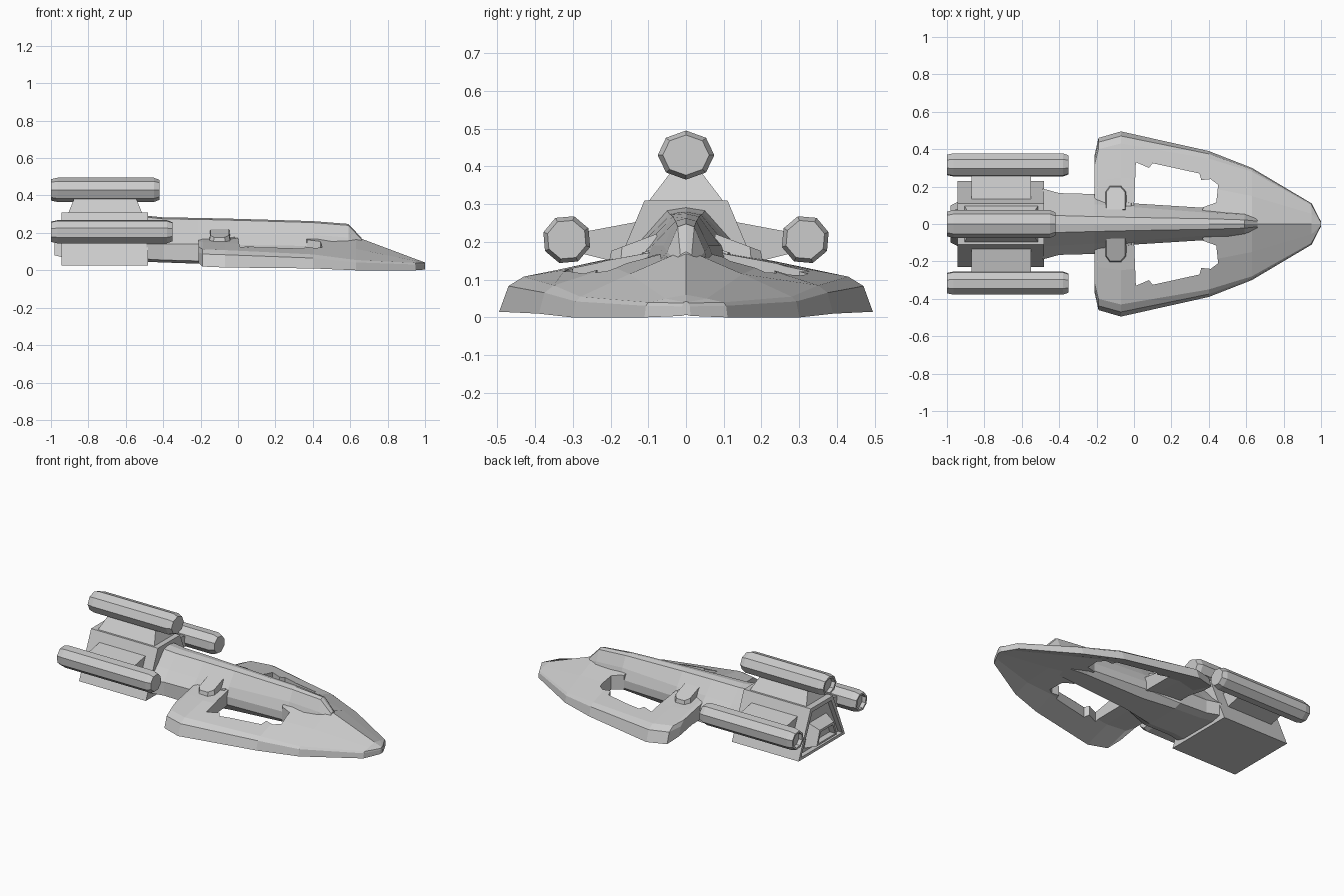
import bpy, bmesh
from math import sin, cos, tau, radians

if "Cube" in bpy.data.objects:
    bpy.data.objects.remove(bpy.data.objects["Cube"])


def finish(name, bm):
    bmesh.ops.recalc_face_normals(bm, faces=bm.faces[:])
    mesh = bpy.data.meshes.new(name)
    bm.to_mesh(mesh)
    bm.free()
    ob = bpy.data.objects.new(name, mesh)
    bpy.context.collection.objects.link(ob)
    return ob


def loft(name, rings, recess=None):
    """Skin equal-length rings of 3D points, cap both ends; recess = (inset, dx) on first cap."""
    bm = bmesh.new()
    loops = [[bm.verts.new(p) for p in r] for r in rings]
    n = len(loops[0])
    for a, b in zip(loops, loops[1:]):
        for i in range(n):
            j = (i + 1) % n
            bm.faces.new((a[i], a[j], b[j], b[i]))
    cap = bm.faces.new(loops[0])
    bm.faces.new(loops[-1])
    if recess:
        bmesh.ops.recalc_face_normals(bm, faces=bm.faces[:])
        bmesh.ops.inset_region(bm, faces=[cap], thickness=recess[0])
        hole = bmesh.ops.extrude_discrete_faces(bm, faces=[cap])["faces"][0]
        bmesh.ops.translate(bm, verts=hole.verts[:], vec=(recess[1], 0, 0))
    return finish(name, bm)


def sym(x, half):
    """Mirror a half section (y, z), listed top to bottom, into a full ring at x."""
    other = [(-y, z) for y, z in reversed(half) if y > 0]
    return [(x, y, z) for y, z in half + other]


def prism(name, outline, z0, z1, side=1, top=1.0, lean=0):
    """Extrude a top-view outline upward, optionally shrinking and tilting its top."""
    cx = sum(p[0] for p in outline) / len(outline)
    cy = sum(p[1] for p in outline) / len(outline)
    low = [(x, side * y, z0) for x, y in outline]
    high = [(cx + (x - cx) * top, side * (cy + (y - cy) * top), z1 - lean * (y - cy))
            for x, y in outline]
    return loft(name, [low, high])


# Arrowhead hull with hollowed underside:
# x, half width, rim inset, centre, mid, rim top, rim bottom, underside
stations = [
    (-0.21, 0.37, 0.05, 0.19, 0.152, 0.125, 0.04, 0.07),
    (-0.19, 0.46, 0.06, 0.19, 0.15, 0.113, 0.02, 0.075),
    (-0.07, 0.495, 0.065, 0.19, 0.145, 0.108, 0.015, 0.085),
    (0.40, 0.39, 0.04, 0.185, 0.135, 0.085, 0.01, 0.075),
    (0.63, 0.30, 0.02, 0.18, 0.115, 0.055, 0.0, 0.04),
    (0.95, 0.11, 0.01, 0.06, 0.05, 0.04, 0.0, 0.006),
    (1.00, 0.012, 0.005, 0.042, 0.041, 0.038, 0.004, 0.006)]
hull = loft("arrowhead_hull", [
    sym(x, [(0, c), (w * 0.5, m), (w - i, rt), (w - i * 0.38, rt * 0.77), (w, rb),
            (w * 0.65, rb + (u - rb) * 0.8), (0, u)])
    for x, w, i, c, m, rt, rb, u in stations])

# Stepped openings cut through both wings
opening = [(0, 0.085), (0.01, 0.33), (0.08, 0.30), (0.10, 0.325), (0.35, 0.27),
           (0.36, 0.235), (0.41, 0.24), (0.45, 0.21), (0.44, 0.115), (0.37, 0.09), (0.36, 0.05)]
for side in (1, -1):
    cutter = prism("opening_cutter", opening, -0.2, 0.5, side)
    cutter.hide_render = True
    cutter.hide_set(True)
    mod = hull.modifiers.new("opening", "BOOLEAN")
    mod.operation, mod.solver, mod.object = "DIFFERENCE", "EXACT", cutter

# Central spine: x, top half width, top z, shoulder (y, z), base (y, z), belly edge z, bottom z
spine = [
    (-0.49, 0.05, 0.292, 0.12, 0.205, 0.19, 0.14, 0.06, 0.045),
    (-0.40, 0.045, 0.283, 0.115, 0.20, 0.165, 0.14, 0.055, 0.042),
    (-0.21, 0.04, 0.28, 0.105, 0.195, 0.16, 0.14, 0.05, 0.035),
    (0.00, 0.035, 0.275, 0.09, 0.19, 0.11, 0.135, 0.085, 0.04),
    (0.40, 0.028, 0.263, 0.06, 0.19, 0.085, 0.13, 0.08, 0.055),
    (0.59, 0.022, 0.248, 0.05, 0.175, 0.06, 0.12, 0.07, 0.055),
    (0.66, 0.015, 0.174, 0.03, 0.15, 0.04, 0.10, 0.07, 0.06)]
loft("central_spine", [
    sym(x, [(0, tz), (tw, tz - 0.008), (sy, sz), (by, bz), (by, ez), (by * 0.7, zb), (0, zb)])
    for x, tw, tz, sy, sz, by, bz, ez, zb in spine])

# Engine block and recessed exhaust
block = [(0.11, 0.31), (0.23, 0.025)]
loft("engine_block", [sym(-0.945, block), sym(-0.48, block)], recess=(0.03, 0.03))
loft("exhaust_frame", [sym(-0.98, [(0.07, 0.17), (0.10, 0.08)]),
                       sym(-0.90, [(0.09, 0.21), (0.14, 0.06)])], recess=(0.018, 0.04))

# Top pylon
loft("top_pylon", [[(-0.71 + sx * lx, sy * wy, z) for sx, sy in ((-1, -1), (1, -1), (1, 1), (-1, 1))]
                   for lx, wy, z in ((0.2, 0.105, 0.30), (0.165, 0.04, 0.385))])


def pod(name, y, z, length, ry, rz, turn):
    def ring(x, s):
        return [(x, y + s * ry * cos(turn + tau * k / 8), z + s * rz * sin(turn + tau * k / 8))
                for k in range(8)]
    end = -1 + length
    loft(name, [ring(-1, 0.88), ring(-0.965, 1), ring(end - 0.03, 1), ring(end, 0.82)],
         recess=(0.012, 0.025))


# Engine pods
pod("top_pod", 0, 0.43, 0.58, 0.075, 0.065, 0)
for side, label in ((1, "left"), (-1, "right")):
    pod(label + "_pod", side * 0.316, 0.206, 0.65, 0.065, 0.065, side * radians(17.5))

    # Side pylon joining pod to engine block
    section = [(0.12, 0.255), (0.28, 0.225), (0.28, 0.17), (0.18, 0.145)]
    loft(label + "_pylon", [[(x, side * y, z) for y, z in section] for x in (-0.87, -0.55)])

    # Wing-root housing with sloped fairing
    housing = [(-0.16, 0.06), (-0.16, 0.175), (-0.135, 0.21), (-0.065, 0.21),
               (-0.035, 0.175), (-0.035, 0.06)]
    prism(label + "_housing", housing, 0.12, 0.195, side, 0.8, 0.3)
    fairing = [(-0.205, 0.05), (-0.205, 0.15), (0, 0.115), (0, 0.05)]
    prism(label + "_root_fairing", fairing, 0.10, 0.18, side, 0.85, 0.3)
